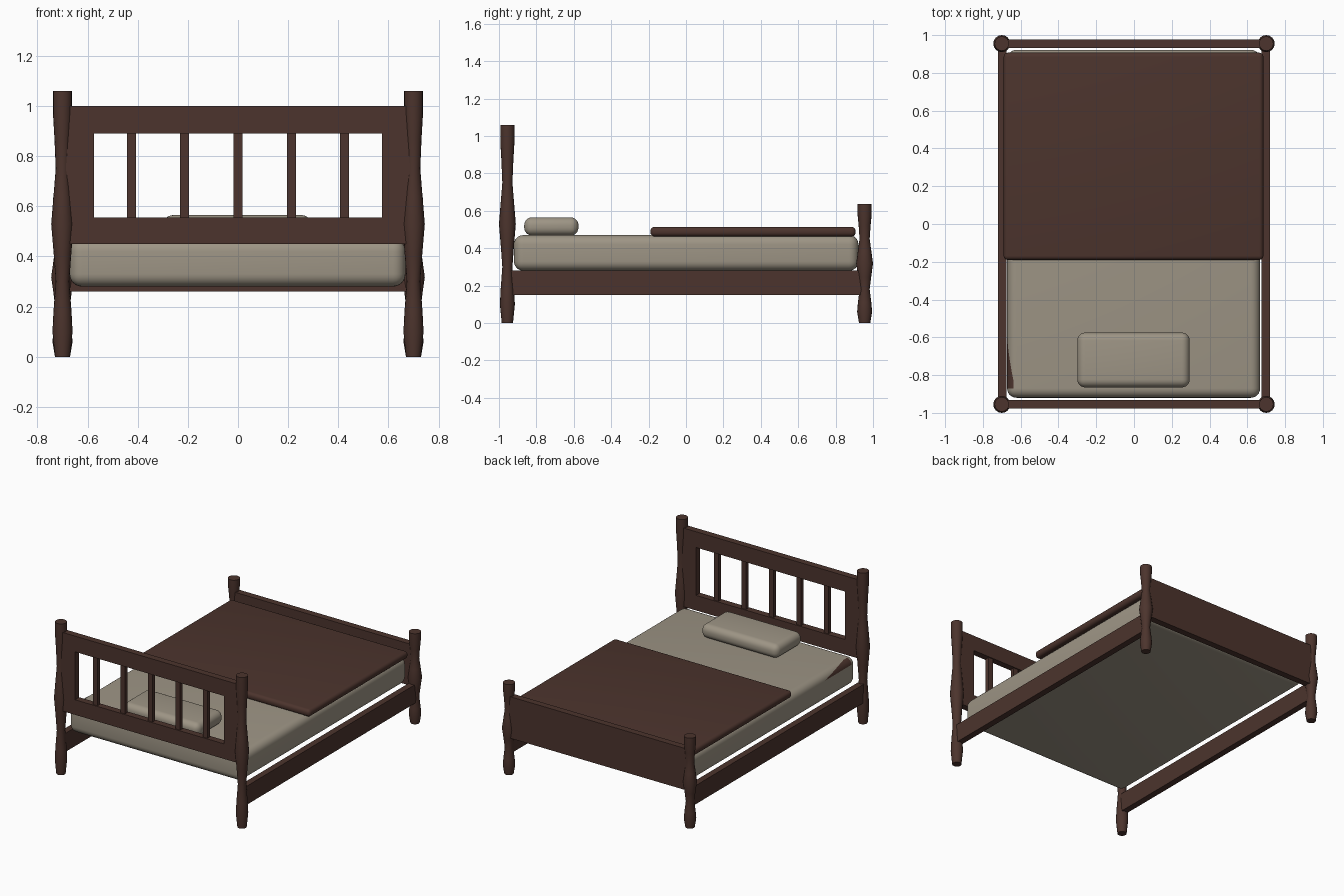
import bpy, bmesh, math

cube = bpy.data.objects.get("Cube")
if cube:
    bpy.data.objects.remove(cube, do_unlink=True)


def material(name, rgb):
    m = bpy.data.materials.new(name)
    m.use_nodes = True
    m.diffuse_color = (*rgb, 1)
    m.node_tree.nodes["Principled BSDF"].inputs["Base Color"].default_value = (*rgb, 1)
    return m


wood = material("dark_brown_wood", (0.072, 0.034, 0.026))
linen = material("beige_linen", (0.34, 0.30, 0.235))


def finish(name, bm, mat, smooth=None):
    bmesh.ops.recalc_face_normals(bm, faces=bm.faces)
    mesh = bpy.data.meshes.new(name)
    bm.to_mesh(mesh)
    bm.free()
    mesh.materials.append(mat)
    ob = bpy.data.objects.new(name, mesh)
    bpy.context.collection.objects.link(ob)
    if smooth:
        bpy.ops.object.select_all(action="DESELECT")
        ob.select_set(True)
        bpy.context.view_layer.objects.active = ob
        bpy.ops.object.shade_smooth_by_angle(angle=math.radians(smooth))
    return ob


def box(name, xs, ys, zs, mat, bevel=0, segments=5):
    bm = bmesh.new()
    bmesh.ops.create_cube(bm, size=1)
    for v in bm.verts:
        for i, (lo, hi) in enumerate((xs, ys, zs)):
            v.co[i] = (lo + hi) / 2 + v.co[i] * (hi - lo)
    if bevel:
        bmesh.ops.bevel(bm, geom=bm.edges[:], offset=bevel, segments=segments,
                        profile=0.5, affect="EDGES")
    return finish(name, bm, mat, 40 if bevel else None)


# Turned posts: (radius, height) profile shared by tall and short posts
PROFILE = [(0.030, 0), (0.040, 0.10), (0.036, 0.18), (0.027, 0.30), (0.035, 0.41),
           (0.045, 0.53), (0.036, 0.64), (0.027, 0.75), (0.032, 0.87),
           (0.038, 0.97), (0.038, 1.06)]


def post(name, x, y, stretch, sides=16):
    bm = bmesh.new()
    rings = []
    for r, z in PROFILE:
        rings.append([bm.verts.new((x + r * math.cos(a), y + r * math.sin(a), z * stretch))
                      for a in (math.tau * k / sides for k in range(sides))])
    for lower, upper in zip(rings, rings[1:]):
        for k in range(sides):
            n = (k + 1) % sides
            bm.faces.new((lower[k], lower[n], upper[n], upper[k]))
    bm.faces.new(rings[0])
    bm.faces.new(rings[-1])
    finish(name, bm, wood, 40)


for side, s in (("left", 1), ("right", -1)):
    post(f"{side}_head_post", s * 0.70, -0.955, 1)
    post(f"{side}_foot_post", s * 0.70, 0.955, 0.6)
    # Long side rails and headboard uprights
    box(f"{side}_side_rail", sorted((s * 0.675, s * 0.72)), (-0.95, 0.95), (0.15, 0.28), wood)
    box(f"{side}_headboard_stile", sorted((s * 0.575, s * 0.69)), (-0.978, -0.932),
        (0.555, 0.89), wood)

# Headboard rails, slats and footboard
box("headboard_top_rail", (-0.69, 0.69), (-0.978, -0.932), (0.89, 1.0), wood)
box("headboard_bottom_rail", (-0.69, 0.69), (-0.978, -0.932), (0.45, 0.555), wood)
for i in range(5):
    x = (i - 2) * 0.2125
    box(f"headboard_slat_{i + 1}", (x - 0.018, x + 0.018), (-0.97, -0.94), (0.55, 0.895), wood)
box("footboard", (-0.69, 0.69), (0.932, 0.978), (0.26, 0.55), wood)

# Bedding
box("mattress", (-0.672, 0.668), (-0.92, 0.922), (0.28, 0.47), linen, 0.05, 6)
box("blanket", (-0.69, 0.685), (-0.19, 0.907), (0.463, 0.514), wood, 0.022)
box("pillow", (-0.30, 0.295), (-0.865, -0.575), (0.468, 0.565), linen, 0.042, 6)

# Sliver of brown under-sheet along the mattress's rounded edge
bm = bmesh.new()
strip = []
for i in range(7):
    t = i / 6
    a = math.radians(170 - 62 * t)
    x, z = -0.622 + 0.0515 * math.cos(a), 0.42 + 0.0515 * math.sin(a)
    strip.append((bm.verts.new((x, -0.57 - 0.26 * t, z)), bm.verts.new((x, -0.87, z))))
for (a, b), (c, d) in zip(strip, strip[1:]):
    bm.faces.new((a, b, d, c))
finish("sheet_sliver", bm, wood, 40)
